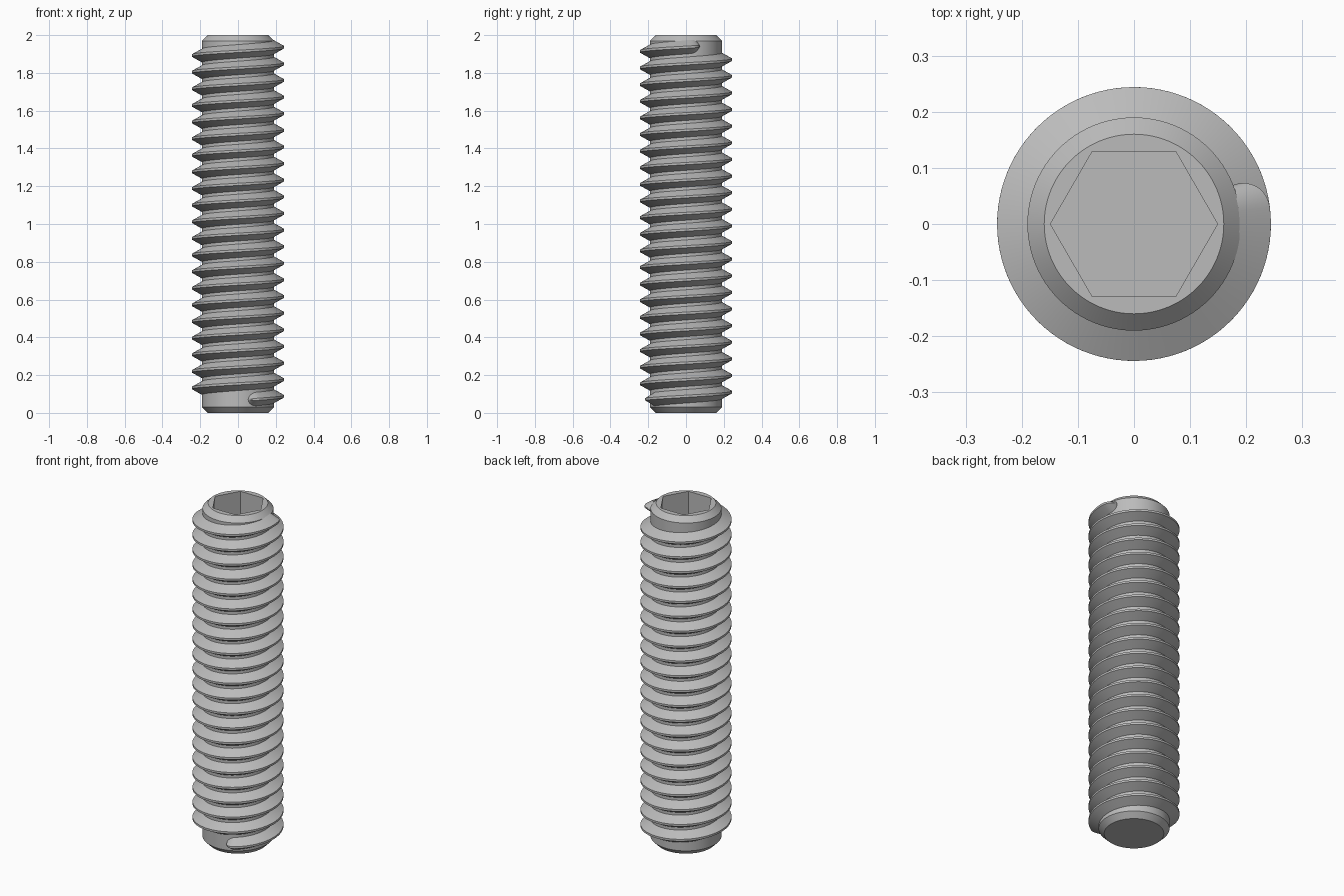
import bpy
import bmesh
from math import cos, sin, pi, radians

if "Cube" in bpy.data.objects:
    bpy.data.objects.remove(bpy.data.objects["Cube"], do_unlink=True)

STEPS = 96            # sides per turn
CORE_R, END_R, CREST_R = 0.19, 0.16, 0.244
CHAMFER = 0.03
HEX_APOTHEM, SOCKET_DEPTH = 0.129, 0.25
PITCH = 0.088
TOP_CREST_Z = 1.936   # crest height where the last turn crosses +x

steel = bpy.data.materials.new("grey steel")
steel.use_nodes = True
grey = (0.5, 0.5, 0.5, 1)
steel.diffuse_color = grey
steel.node_tree.nodes["Principled BSDF"].inputs["Base Color"].default_value = grey


def finish(bm, name):
    bmesh.ops.recalc_face_normals(bm, faces=bm.faces)
    mesh = bpy.data.meshes.new(name)
    bm.to_mesh(mesh)
    bm.free()
    mesh.materials.append(steel)
    obj = bpy.data.objects.new(name, mesh)
    bpy.context.collection.objects.link(obj)
    bpy.ops.object.select_all(action="DESELECT")
    obj.select_set(True)
    bpy.context.view_layer.objects.active = obj
    bpy.ops.object.shade_smooth_by_angle(angle=radians(25))
    return obj


def bridge(bm, a, b, closed):
    for i in range(len(a) if closed else len(a) - 1):
        j = (i + 1) % len(a)
        bm.faces.new((a[i], a[j], b[j], b[i]))


def round_radius(r):
    return lambda a: r


def hex_radius(a):
    return HEX_APOTHEM / cos(a % (pi / 3) - pi / 6)


# Core: chamfered cylinder with a hexagonal socket sunk into the top
bm = bmesh.new()
sections = [
    (round_radius(END_R), 0),
    (round_radius(CORE_R), CHAMFER),
    (round_radius(CORE_R), 2 - CHAMFER),
    (round_radius(END_R), 2),
    (hex_radius, 2),
    (hex_radius, 2 - SOCKET_DEPTH),
]
rings = []
for radius, z in sections:
    angles = [2 * pi * i / STEPS for i in range(STEPS)]
    rings.append([bm.verts.new((radius(a) * cos(a), radius(a) * sin(a), z)) for a in angles])
for low, high in zip(rings, rings[1:]):
    bridge(bm, low, high, True)
bm.faces.new(rings[0])
bm.faces.new(rings[-1])
finish(bm, "screw_core")

# Thread: trapezoid swept along a helix, shrinking to rounded tips at both ends
ROOT_R = CORE_R - 0.002
ROOT_HALF, CREST_HALF = 0.037, 0.006
profile = [(ROOT_R, -ROOT_HALF), (CREST_R, -CREST_HALF), (CREST_R, CREST_HALF), (ROOT_R, ROOT_HALF)]
start = radians(-59) - 21 * 2 * pi
end = radians(7)
tip = radians(14.5)
TIP_STEPS = 10
stations = [(start - tip * sin(pi / 2 * k / TIP_STEPS), cos(pi / 2 * k / TIP_STEPS))
            for k in range(TIP_STEPS, 0, -1)]
count = round((end - start) / (2 * pi) * STEPS)
stations += [(start + (end - start) * i / count, 1) for i in range(count + 1)]
stations += [(end + tip * sin(pi / 2 * k / TIP_STEPS), cos(pi / 2 * k / TIP_STEPS))
             for k in range(1, TIP_STEPS + 1)]

bm = bmesh.new()
rings = []
for a, s in stations:
    z = TOP_CREST_Z + PITCH * a / (2 * pi)
    ring = []
    for r, h in profile:
        rr = ROOT_R + (r - ROOT_R) * s
        ring.append(bm.verts.new((rr * cos(a), rr * sin(a), z + h * s)))
    rings.append(ring)
for a, b in zip(rings, rings[1:]):
    bridge(bm, a, b, False)
bmesh.ops.remove_doubles(bm, verts=bm.verts, dist=1e-5)
finish(bm, "screw_thread")
